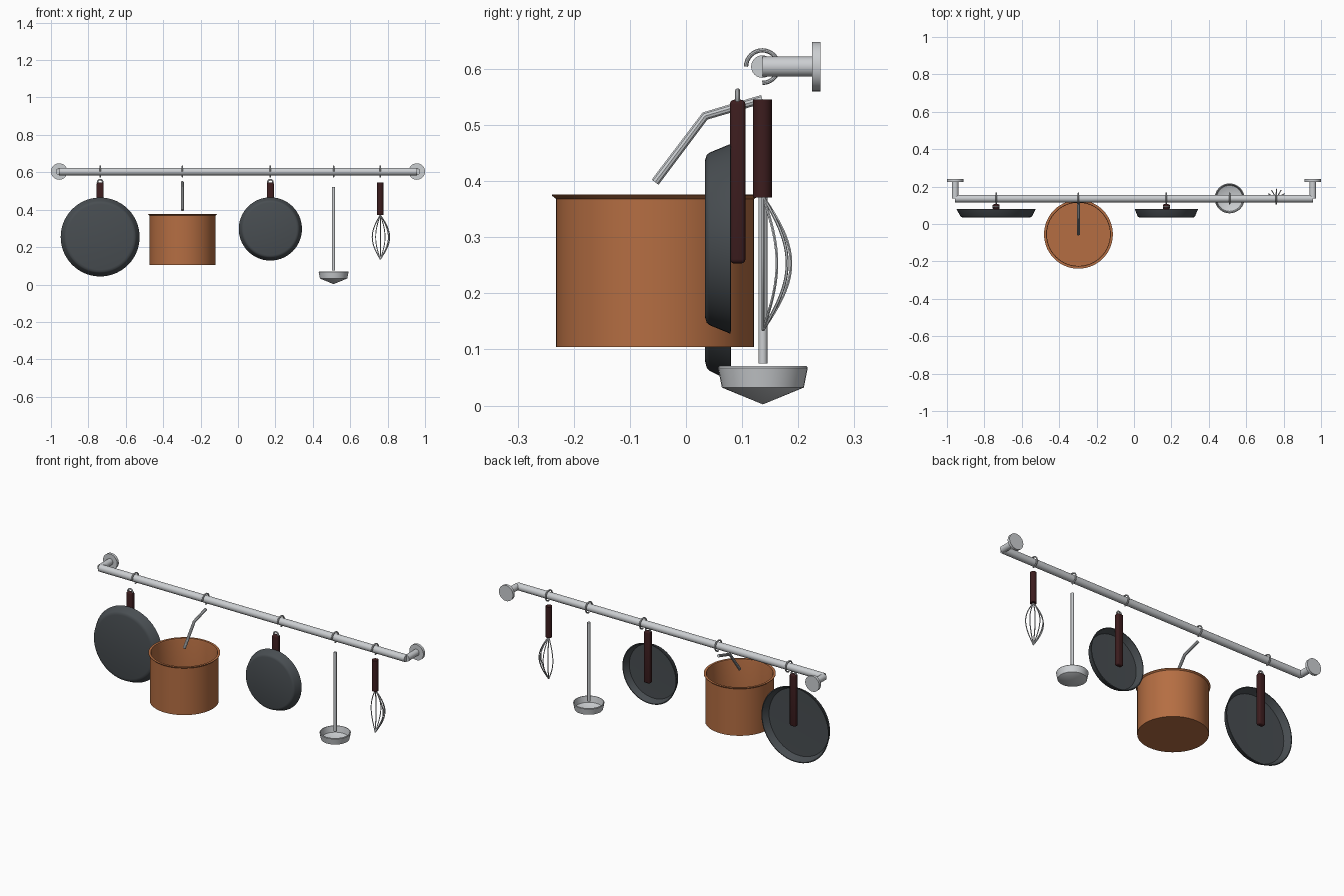
import bpy, bmesh
from math import sin, cos, pi, radians
from mathutils import Matrix, Vector

if "Cube" in bpy.data.objects:
    bpy.data.objects.remove(bpy.data.objects["Cube"], do_unlink=True)


def material(name, color, metallic=0.0):
    m = bpy.data.materials.new(name)
    m.use_nodes = True
    m.diffuse_color = (*color, 1)
    m.node_tree.nodes["Principled BSDF"].inputs["Base Color"].default_value = (*color, 1)
    return m


STEEL = material("brushed_steel", (0.6, 0.62, 0.64))
IRON = material("dark_iron", (0.065, 0.075, 0.083))
COPPER = material("copper", (0.46, 0.155, 0.055))
WOOD = material("dark_wood", (0.045, 0.012, 0.013))


def finish(obj, mat, angle=35):
    obj.data.materials.clear()
    obj.data.materials.append(mat)
    bpy.ops.object.select_all(action='DESELECT')
    obj.select_set(True)
    bpy.context.view_layer.objects.active = obj
    bpy.ops.object.shade_smooth_by_angle(angle=radians(angle))
    return obj


def from_bmesh(name, bm, mat, matrix=Matrix(), angle=35):
    bmesh.ops.recalc_face_normals(bm, faces=bm.faces)
    mesh = bpy.data.meshes.new(name)
    bm.to_mesh(mesh)
    bm.free()
    obj = bpy.data.objects.new(name, mesh)
    obj.matrix_world = matrix
    bpy.context.collection.objects.link(obj)
    return finish(obj, mat, angle)


def lathe(name, profile, mat, location, face_back=False, steps=48):
    """Spin a (radius, height) profile; face_back turns its top towards +y."""
    bm = bmesh.new()
    verts = [bm.verts.new((r, 0, h)) for r, h in profile]
    edges = [bm.edges.new(pair) for pair in zip(verts, verts[1:])]
    bmesh.ops.spin(bm, geom=verts + edges, axis=(0, 0, 1), cent=(0, 0, 0),
                   angle=2 * pi, steps=steps)
    bmesh.ops.remove_doubles(bm, verts=bm.verts, dist=0.0001)
    turn = Matrix.Rotation(-pi / 2, 4, 'X') if face_back else Matrix()
    return from_bmesh(name, bm, mat, Matrix.Translation(location) @ turn)


def rod(name, start, end, radius, mat, sides=24):
    a, b = Vector(start), Vector(end)
    bm = bmesh.new()
    bmesh.ops.create_cone(bm, cap_ends=True, segments=sides, radius1=radius,
                          radius2=radius, depth=(b - a).length)
    turn = (b - a).to_track_quat('Z', 'Y').to_matrix().to_4x4()
    return from_bmesh(name, bm, mat, Matrix.Translation((a + b) / 2) @ turn)


def tube(name, points, radius, mat, closed=False, resolution=3):
    curve = bpy.data.curves.new(name, 'CURVE')
    curve.dimensions = '3D'
    curve.bevel_depth = radius
    curve.bevel_resolution = resolution
    curve.use_fill_caps = True
    spline = curve.splines.new('POLY')
    spline.points.add(len(points) - 1)
    for p, co in zip(spline.points, points):
        p.co = (*co, 1)
    spline.use_cyclic_u = closed
    obj = bpy.data.objects.new(name, curve)
    bpy.context.collection.objects.link(obj)
    bpy.ops.object.select_all(action='DESELECT')
    obj.select_set(True)
    bpy.context.view_layer.objects.active = obj
    bpy.ops.object.convert(target='MESH')
    return finish(bpy.context.view_layer.objects.active, mat)


RAIL_Y, RAIL_Z = 0.136, 0.604
BIG_PAN_X, POT_X, SMALL_PAN_X, LADLE_X, WHISK_X = -0.737, -0.297, 0.173, 0.511, 0.761

# Rail with a wall bracket at each end
rod("rail", (-0.956, RAIL_Y, RAIL_Z), (0.956, RAIL_Y, RAIL_Z), 0.02, STEEL)
for side, x in (("right", -0.956), ("left", 0.956)):
    rod(side + "_bracket_arm", (x, RAIL_Y, RAIL_Z), (x, 0.228, RAIL_Z), 0.018, STEEL)
    rod(side + "_wall_flange", (x, 0.225, RAIL_Z), (x, 0.24, RAIL_Z), 0.044, STEEL, 32)

# Open hooks: three quarters of a ring over the rail
for owner, x in (("large_pan", BIG_PAN_X), ("pot", POT_X), ("small_pan", SMALL_PAN_X),
                 ("ladle", LADLE_X), ("whisk", WHISK_X)):
    arc = [radians(180 - 270 * i / 24) for i in range(25)]
    tube(owner + "_hook", [(x, RAIL_Y + 0.029 * cos(a), RAIL_Z + 0.029 * sin(a))
                           for a in arc], 0.004, STEEL)


# Frying pans, open side to the wall
def frying_pan(name, x, z, radius):
    profile = [(0, 0), (radius * 0.83, 0), (radius * 0.885, 0.003), (radius * 0.91, 0.008),
               (radius, 0.045), (radius - 0.005, 0.046), (radius * 0.89, 0.01), (0, 0.007)]
    lathe(name + "_body", profile, IRON, (x, 0.034, z), face_back=True, steps=56)
    # Handle block with rounded edges
    bm = bmesh.new()
    bmesh.ops.create_cube(bm, size=1)
    bmesh.ops.scale(bm, vec=(0.038, 0.028, 0.292), verts=bm.verts)
    bmesh.ops.bevel(bm, geom=bm.edges[:], offset=0.008, segments=3, profile=0.5,
                    affect='EDGES')
    from_bmesh(name + "_handle", bm, WOOD, Matrix.Translation((x, 0.092, 0.399)))
    # Hanging loop
    ring = [2 * pi * i / 24 for i in range(24)]
    tube(name + "_loop", [(x + 0.014 * cos(a), 0.092, 0.547 + 0.014 * sin(a))
                          for a in ring], 0.0045, STEEL, closed=True)


frying_pan("large_pan", BIG_PAN_X, 0.254, 0.211)
frying_pan("small_pan", SMALL_PAN_X, 0.297, 0.169)

# Pot with flared lip, and its bent handle
lathe("pot_body", [(0, 0), (0.1765, 0), (0.1765, 0.264), (0.184, 0.27), (0.184, 0.272),
                   (0.171, 0.272), (0.169, 0.264), (0.169, 0.008), (0, 0.008)],
      COPPER, (POT_X, -0.055, 0.104), steps=56)
tube("pot_handle", [(POT_X, -0.055, 0.398), (POT_X, 0.034, 0.516), (POT_X, 0.136, 0.546)],
     0.008, STEEL)

# Ladle
rod("ladle_stem", (LADLE_X, 0.137, 0.075), (LADLE_X, 0.137, 0.52), 0.008, STEEL, 16)
lathe("ladle_bowl", [(0, 0.002), (0.073, 0.032), (0.08, 0.067), (0.078, 0.07),
                     (0.075, 0.07), (0.069, 0.036), (0, 0.008)],
      STEEL, (LADLE_X, 0.137, 0), steps=36)

# Whisk: grip and fanned wires
rod("whisk_grip", (WHISK_X, RAIL_Y, 0.371), (WHISK_X, RAIL_Y, 0.545), 0.017, WOOD)
for i in range(6):
    fan = i * pi / 6
    wire = []
    for k in range(21):
        bulge = 0.05 * sin(pi * k / 20)
        wire.append((WHISK_X + bulge * cos(fan), RAIL_Y + 0.001 + bulge * sin(fan),
                     0.373 - 0.239 * k / 20))
    tube(f"whisk_wire_{i + 1}", wire, 0.0027, STEEL, resolution=1)
